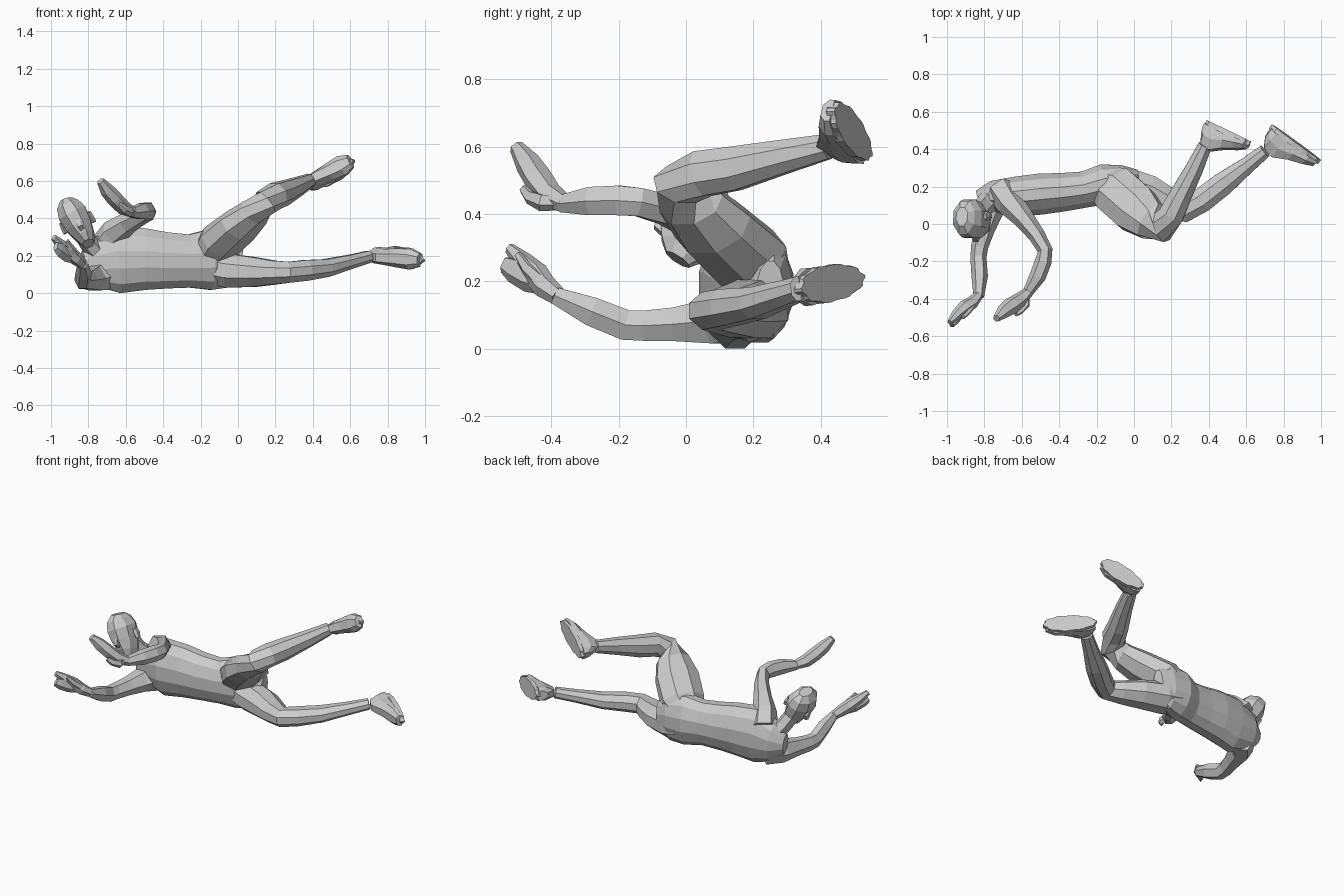
import bpy, bmesh, math
from mathutils import Vector as V


def mesh_object(name, bm):
    bmesh.ops.recalc_face_normals(bm, faces=bm.faces)
    me = bpy.data.meshes.new(name)
    bm.to_mesh(me)
    bm.free()
    ob = bpy.data.objects.new(name, me)
    bpy.context.collection.objects.link(ob)
    return ob


def bridge(bm, loops):
    n = len(loops[0])
    for l0, l1 in zip(loops, loops[1:]):
        for k in range(n):
            bm.faces.new((l0[k], l0[(k + 1) % n], l1[(k + 1) % n], l1[k]))
    bm.faces.new(loops[0])
    bm.faces.new(loops[-1])


def limb(name, rings, ref=(0, 0, 1), n=8):
    """Loft through rings (x, y, z, radius along ref, radius across)."""
    bm = bmesh.new()
    pts = [V(r[:3]) for r in rings]
    loops = []
    grow = 1 / math.cos(math.pi / n)
    for i, r in enumerate(rings):
        t = (pts[min(i + 1, len(pts) - 1)] - pts[max(i - 1, 0)]).normalized()
        a = V(ref)
        a = (a - t * a.dot(t)).normalized()
        b = t.cross(a)
        ra, rb = r[3] * grow, r[4] * (grow if n % 4 == 0 else 1)
        ang = [2 * math.pi * (k + .5) / n for k in range(n)]
        loops.append([bm.verts.new(pts[i] + a * ra * math.cos(q) + b * rb * math.sin(q)) for q in ang])
    bridge(bm, loops)
    return mesh_object(name, bm)


def foot(name, heel, toe, ankle):
    """Wedge-shaped foot with a notched sole."""
    heel, toe, ankle = V(heel), V(toe), V(ankle)
    f = toe - heel
    u = ankle - heel
    u = (u - f * u.dot(f) / f.dot(f)).normalized()
    s = f.normalized().cross(u)
    bm = bmesh.new()
    # fraction along foot, half width, height
    prof = [(0, .03, .06), (.1, .042, .115), (.3, .042, .13), (.55, .05, .09), (.8, .056, .062), (.98, .036, .038)]
    loops = []
    for t, w, h in prof:
        c = heel + f * t
        loops.append([bm.verts.new(c + s * w * a + u * h * b)
                      for a, b in ((-1, .1), (1, .1), (1, .55), (.5, 1), (-.5, 1), (-1, .55))])
    bridge(bm, loops)
    mesh_object(name, bm)
    # sole: oval outline with small notches, extruded
    bm = bmesh.new()
    n = 40
    vs = []
    for k in range(n):
        q = 2 * math.pi * k / n
        m = 1.0 if k % 4 < 2 else .94
        w = (.056 + .006 * math.cos(q)) * m
        vs.append(bm.verts.new(heel + f * (.5 + .53 * math.cos(q) * m) + s * w * math.sin(q) - u * .012))
    face = bm.faces.new(vs)
    r = bmesh.ops.extrude_face_region(bm, geom=[face])
    bmesh.ops.translate(bm, vec=u * .028, verts=[e for e in r['geom'] if isinstance(e, bmesh.types.BMVert)])
    mesh_object(name + "_sole", bm)


# Torso, lying on its side
limb("torso", [(-.83, .13, .16, .06, .05), (-.76, .15, .165, .13, .08), (-.64, .145, .179, .179, .107),
               (-.50, .16, .182, .165, .11), (-.38, .17, .175, .15, .103), (-.26, .185, .172, .142, .097),
               (-.15, .215, .18, .162, .108), (-.05, .245, .175, .145, .07), (.02, .25, .17, .09, .04)], n=12)

# Neck and head
limb("neck", [(-.74, .15, .2, .06, .06), (-.80, .1, .27, .05, .05), (-.84, .06, .34, .05, .05)], ref=(0, 1, 0), n=6)
limb("head", [(-.80, -.025, .265, .04, .03), (-.815, .0, .3, .078, .05), (-.85, .02, .36, .098, .07),
              (-.885, .03, .425, .103, .078), (-.91, .035, .47, .088, .062), (-.92, .04, .5, .05, .032)],
     ref=(0, 1, 0))
limb("nose", [(-.855, -.065, .39, .01, .01), (-.845, -.08, .36, .015, .014), (-.835, -.065, .345, .01, .012)],
     ref=(0, 1, 0), n=4)
for nm, (x, y, z) in (("ear_upper", (-.785, .04, .41)), ("ear_lower", (-.935, .04, .35))):
    limb(nm, [(x + .015, y, z - .03, .014, .014), (x, y + .005, z, .022, .014), (x - .012, y, z + .025, .014, .01)],
         ref=(0, 1, 0), n=5)

# Upper leg, bent, and lower leg
limb("upper_leg", [(-.17, .22, .2, .08, .09), (-.10, .18, .27, .1, .13), (.01, .08, .36, .09, .13),
                   (.09, .015, .43, .075, .1), (.15, -.015, .487, .068, .08), (.20, .05, .52, .068, .068),
                   (.245, .145, .535, .065, .06), (.32, .29, .57, .05, .048), (.38, .42, .6, .037, .037)])
limb("lower_leg", [(-.16, .22, .14, .085, .085), (-.05, .205, .12, .09, .1), (.08, .165, .113, .08, .095),
                   (.19, .11, .11, .064, .08), (.275, .075, .112, .056, .066), (.36, .125, .122, .055, .065),
                   (.47, .21, .135, .047, .063), (.60, .31, .168, .037, .045), (.70, .39, .195, .032, .036)])

# Feet
foot("upper_foot", (.392, .54, .575), (.612, .435, .71), (.38, .42, .6))
foot("lower_foot", (.738, .518, .21), (.985, .338, .178), (.70, .39, .195))

# Arms
limb("upper_arm", [(-.70, .17, .25, .085, .085), (-.66, .11, .325, .065, .075), (-.59, .03, .375, .052, .056),
                   (-.52, -.06, .412, .043, .045), (-.475, -.14, .435, .042, .04), (-.485, -.2, .44, .044, .045),
                   (-.515, -.28, .438, .042, .044), (-.57, -.37, .43, .025, .028)], n=6)
limb("lower_arm", [(-.71, .15, .10, .085, .085), (-.77, .08, .08, .065, .075), (-.80, -.03, .072, .05, .055),
                   (-.825, -.12, .068, .045, .046), (-.832, -.18, .07, .045, .043), (-.825, -.28, .11, .043, .044),
                   (-.83, -.39, .158, .025, .028)], n=6)

# Hands: palm running into fingers, plus a thumb and a lower finger group
limb("upper_hand", [(-.56, -.36, .43, .025, .027), (-.61, -.405, .455, .035, .04), (-.66, -.44, .505, .036, .046),
                    (-.70, -.47, .55, .034, .038), (-.735, -.505, .60, .02, .02)], ref=(1, 1, 2), n=6)
limb("upper_thumb", [(-.58, -.38, .435, .02, .02), (-.575, -.43, .435, .022, .02), (-.605, -.465, .45, .018, .016),
                     (-.63, -.485, .475, .012, .01)], n=5)
limb("lower_hand", [(-.83, -.38, .155, .025, .025), (-.865, -.42, .185, .032, .035), (-.905, -.445, .22, .034, .038),
                    (-.95, -.485, .26, .026, .028), (-.985, -.525, .298, .015, .014)], ref=(1, 1, 2), n=6)
limb("lower_fingers", [(-.88, -.42, .195, .03, .022), (-.92, -.47, .212, .036, .025), (-.955, -.515, .235, .032, .022),
                       (-.975, -.54, .25, .022, .015)], n=5)
limb("lower_thumb", [(-.85, -.4, .175, .02, .018), (-.865, -.44, .205, .02, .017), (-.89, -.475, .24, .016, .014),
                     (-.915, -.5, .28, .01, .01)], n=5)
